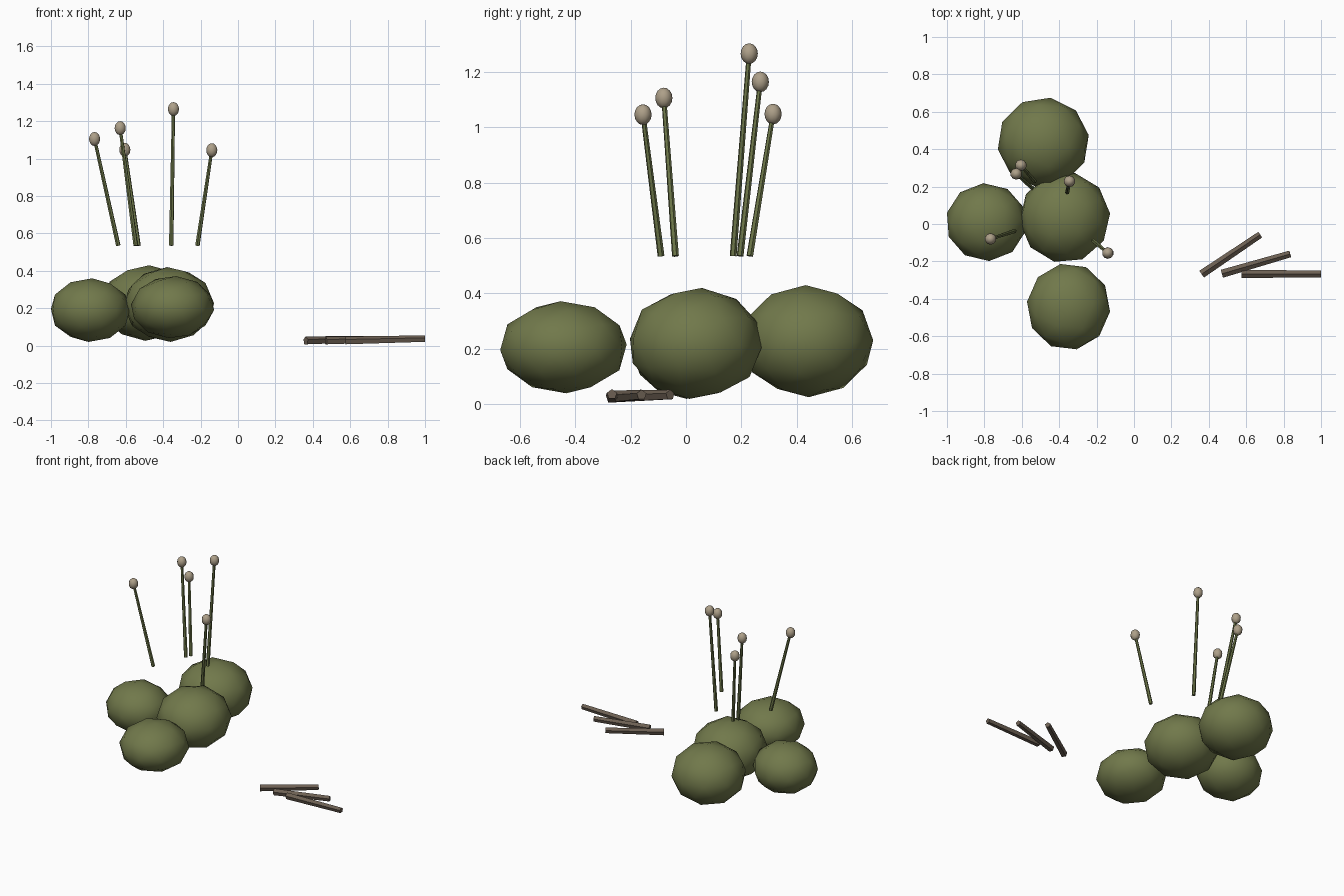
import bpy
from mathutils import Vector, Euler

if "Cube" in bpy.data.objects:
    bpy.data.objects.remove(bpy.data.objects["Cube"], do_unlink=True)


def material(name, rgb):
    m = bpy.data.materials.new(name)
    m.use_nodes = True
    m.diffuse_color = (*rgb, 1)
    m.node_tree.nodes["Principled BSDF"].inputs["Base Color"].default_value = (*rgb, 1)
    return m


moss = material("moss green", (0.165, 0.19, 0.07))
stem = material("stem green", (0.15, 0.18, 0.065))
cap = material("pale tan", (0.42, 0.35, 0.25))
bark = material("twig brown", (0.15, 0.115, 0.085))


def finish(name, mat, smooth):
    ob = bpy.context.object
    ob.name = name
    ob.data.materials.append(mat)
    if smooth:
        bpy.ops.object.shade_smooth()
    return ob


def rod(name, a, b, r1, r2, sides, mat):
    """Straight tapered rod from a to b."""
    a, b = Vector(a), Vector(b)
    bpy.ops.mesh.primitive_cone_add(vertices=sides, radius1=r1, radius2=r2,
                                    depth=(b - a).length, location=(a + b) / 2)
    ob = finish(name, mat, False)
    ob.rotation_euler = (b - a).to_track_quat("Z", "Y").to_euler()
    return ob


# Moss cushions: centre, half sizes, tilt
for side, centre, half, tilt in [
    ("middle", (-0.37, 0.035, 0.22), (0.242, 0.237, 0.2), (-0.1, 0, 0.4)),
    ("back", (-0.485, 0.437, 0.228), (0.243, 0.238, 0.202), (0.05, 0, 1.1)),
    ("right", (-0.79, 0.01, 0.19), (0.21, 0.208, 0.17), (0, 0.06, 0.7)),
    ("front", (-0.35, -0.442, 0.206), (0.222, 0.228, 0.166), (0.06, 0.08, 0.2)),
]:
    bpy.ops.mesh.primitive_ico_sphere_add(subdivisions=2, radius=1)
    ob = finish("moss_cushion_" + side, moss, True)
    ob.data.transform(Euler(tilt).to_matrix().to_4x4())
    # fit the tilted sphere to its size
    for i in range(3):
        reach = max(abs(v.co[i]) for v in ob.data.vertices)
        for v in ob.data.vertices:
            v.co[i] *= half[i] / reach
    ob.location = centre

# Stalks with spore caps
for n, (base, tip) in enumerate([
    ((-0.217, -0.09), (-0.14, -0.155, 1.045)),
    ((-0.64, -0.038), (-0.767, -0.08, 1.105)),
    ((-0.357, 0.17), (-0.345, 0.228, 1.265)),
    ((-0.547, 0.195), (-0.63, 0.268, 1.163)),
    ((-0.532, 0.23), (-0.605, 0.314, 1.047)),
], 1):
    rod(f"stalk_{n}", (*base, 0.535), tip, 0.0125, 0.009, 6, stem)
    bpy.ops.mesh.primitive_uv_sphere_add(segments=10, ring_count=8, radius=0.031, location=tip)
    finish(f"spore_cap_{n}", cap, True).scale = (1, 1, 1.2)

# Fallen twigs
for n, (a, b) in enumerate([
    ((0.362, -0.268, 0.026), (0.675, -0.057, 0.034)),
    ((0.47, -0.266, 0.026), (0.835, -0.16, 0.034)),
    ((0.575, -0.267, 0.026), (1.0, -0.267, 0.036)),
], 1):
    rod(f"twig_{n}", a, b, 0.023, 0.019, 5, bark)
